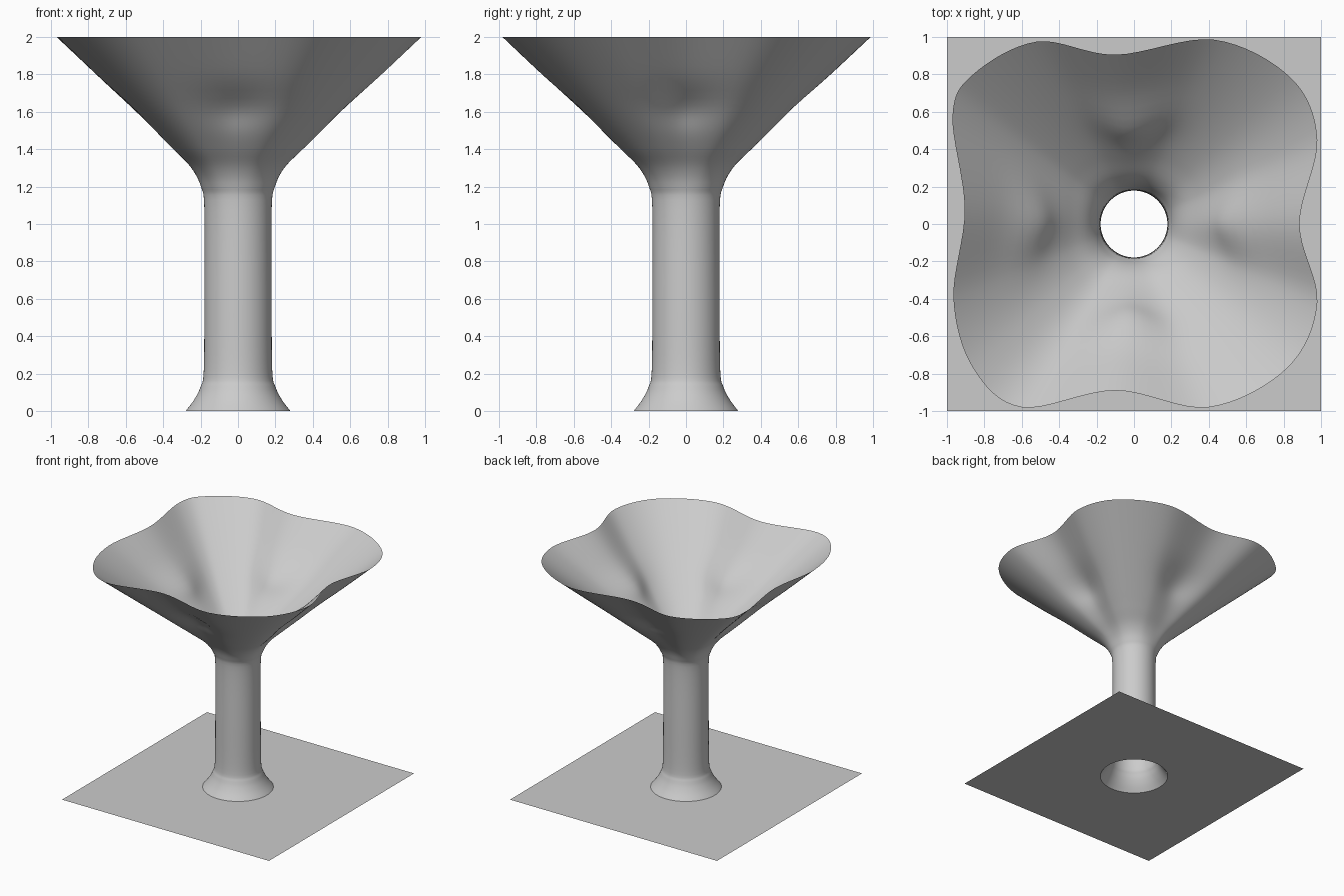
import bpy, bmesh, math
from mathutils import Vector

if "Cube" in bpy.data.objects:
    bpy.data.objects.remove(bpy.data.objects["Cube"])

grey = bpy.data.materials.new("plain grey")
grey.use_nodes = True
grey.diffuse_color = (0.6, 0.6, 0.6, 1)
grey.node_tree.nodes["Principled BSDF"].inputs["Base Color"].default_value = (0.6, 0.6, 0.6, 1)


def spline(points, steps, closed):
    """Smooth curve through the points."""
    pts = [Vector(p) for p in points]
    n = len(pts)
    pick = (lambda i: pts[i % n]) if closed else (lambda i: pts[max(0, min(n - 1, i))])
    out = []
    for i in range(n if closed else n - 1):
        a, b, c, d = (pick(i + k) for k in (-1, 0, 1, 2))
        for s in range(steps):
            t = s / steps
            out.append(0.5 * (2 * b + (c - a) * t + (2 * a - 5 * b + 4 * c - d) * t * t
                              + (3 * b - a - 3 * c + d) * t ** 3))
    return out if closed else out + [pts[-1]]


def loft(name, rings):
    """Open sheet joining closed rings of equal size."""
    bm = bmesh.new()
    rows = [[bm.verts.new(p) for p in ring] for ring in rings]
    for low, high in zip(rows, rows[1:]):
        for i in range(len(low)):
            j = (i + 1) % len(low)
            bm.faces.new((low[i], low[j], high[j], high[i]))
    mesh = bpy.data.meshes.new(name)
    bm.to_mesh(mesh)
    bm.free()
    mesh.materials.append(grey)
    obj = bpy.data.objects.new(name, mesh)
    bpy.context.collection.objects.link(obj)
    return obj


# Wavy four-lobed rim, counter-clockwise
rim = spline([(0.885, 0), (0.98, 0.45), (0.84, 0.78), (0.43, 0.985),
              (-0.1, 0.905), (-0.52, 0.975), (-0.86, 0.8), (-0.97, 0.58),
              (-0.905, 0.08), (-0.965, -0.4), (-0.86, -0.77), (-0.6, -0.98),
              (-0.1, -0.89), (0.4, -0.98), (0.82, -0.77), (0.98, -0.42)], 8, True)

# Height, stem radius, and how far the section has opened towards the rim
profile = spline([(0, 0.28, 0), (0.06, 0.235, 0), (0.13, 0.2, 0), (0.22, 0.183, 0),
                  (0.6, 0.18, 0), (1.08, 0.18, 0), (1.2, 0.18, 0.025), (1.3, 0.18, 0.095),
                  (1.4, 0.18, 0.22), (1.5, 0.18, 0.35), (1.6, 0.18, 0.48),
                  (1.8, 0.18, 0.74), (2, 0.18, 1)], 5, False)


def section(z, radius, opening):
    ring = []
    for p in rim:
        q = (p.normalized() * radius).lerp(p, opening)
        # Shallow dimples in the four valleys between the lobes
        valley = ((1 + math.cos(4 * math.atan2(p.y, p.x))) / 2) ** 2
        pull = 0.045 * valley * math.exp(-((z - 1.62) / 0.11) ** 2)
        q -= p.normalized() * pull
        ring.append((q.x, q.y, z))
    return ring


goblet = loft("flared_stem_and_bowl", [section(*p) for p in profile])
for face in goblet.data.polygons:
    face.use_smooth = True

# Square base sheet with a round opening under the foot
angles = [i * math.tau / 128 for i in range(128)]
hole = [(0.28 * math.cos(a), 0.28 * math.sin(a), 0) for a in angles]
edge = []
for a in angles:
    c, s = math.cos(a), math.sin(a)
    m = max(abs(c), abs(s))
    edge.append((c / m, s / m, 0))
loft("base_sheet", [edge, hole])
